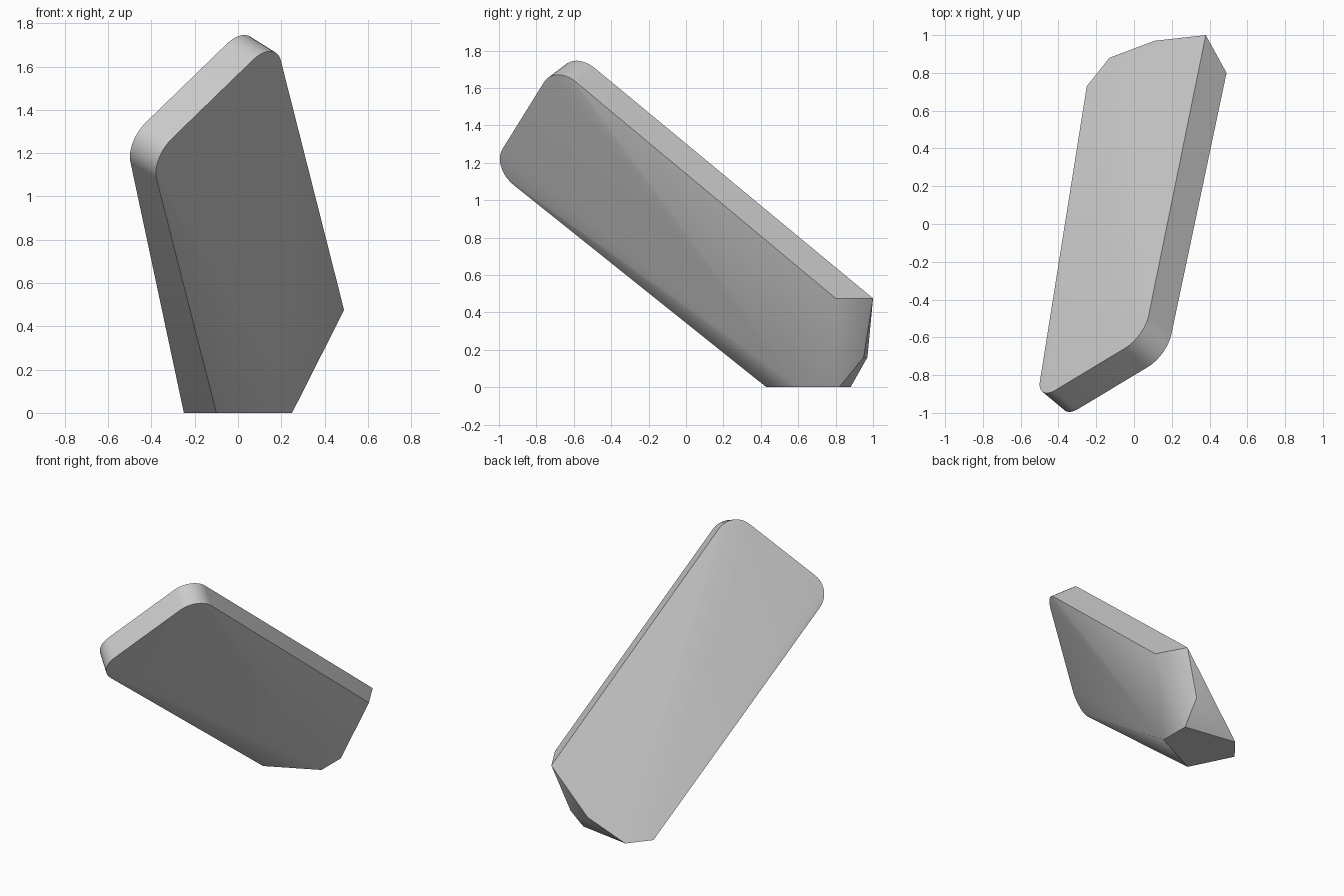
import bpy
import bmesh
from math import cos, sin, pi
from mathutils import Vector

default = bpy.data.objects.get("Cube")
if default:
    bpy.data.objects.remove(default, do_unlink=True)

# Leaning slab frame: along its length, across its width, through its thickness
UP = Vector((-0.162, -0.757, 0.632)).normalized()
ACROSS = Vector((0.68, 0.38, 0.629)).normalized()
THICKNESS = Vector((-0.12, 0.1, 0.075))
RADIUS = 0.15
STEPS = 10


def rounded_corner(centre, side):
    """Quarter arc from the top edge round to one side edge."""
    angles = [pi / 2 * i / STEPS for i in range(STEPS + 1)]
    return [centre + RADIUS * (UP * cos(a) + ACROSS * side * sin(a)) for a in angles]


# Rounded upper end, front outline then its offset back outline
front = rounded_corner(Vector((0.095, -0.645, 1.537)), 1)
front += rounded_corner(Vector((-0.275, -0.868, 1.178)), -1)
points = front + [p + THICKNESS for p in front]

# Ground facet
points += [Vector((x, y, 0)) for x, y in
           [(-0.10, 0.43), (0.25, 0.60), (0.25, 0.82), (-0.13, 0.88), (-0.25, 0.73)]]
# Bevelled facets of the lower end
points += [Vector(p) for p in
           [(0.49, 0.80, 0.475), (0.38, 1.0, 0.475), (0.26, 0.95, 0.16), (0.11, 0.97, 0.16)]]

# Faceted solid wrapped around the outlines
bm = bmesh.new()
for p in points:
    bm.verts.new(p)
hull = bmesh.ops.convex_hull(bm, input=bm.verts)
loose = [v for v in bm.verts if not v.link_faces]
bmesh.ops.delete(bm, geom=loose, context='VERTS')
bmesh.ops.dissolve_limit(bm, angle_limit=0.01, verts=bm.verts, edges=bm.edges)
bmesh.ops.recalc_face_normals(bm, faces=bm.faces)
mesh = bpy.data.meshes.new("leaning_slab")
bm.to_mesh(mesh)
bm.free()

slab = bpy.data.objects.new("leaning_slab", mesh)
bpy.context.collection.objects.link(slab)

# Plain grey surface
grey = bpy.data.materials.new("plain_grey")
grey.use_nodes = True
colour = (0.6, 0.6, 0.6, 1)
grey.diffuse_color = colour
grey.node_tree.nodes["Principled BSDF"].inputs["Base Color"].default_value = colour
mesh.materials.append(grey)

# Smooth rounded corners, keep hard edges
bpy.ops.object.select_all(action='DESELECT')
slab.select_set(True)
bpy.context.view_layer.objects.active = slab
bpy.ops.object.shade_smooth_by_angle(angle=pi / 6)
